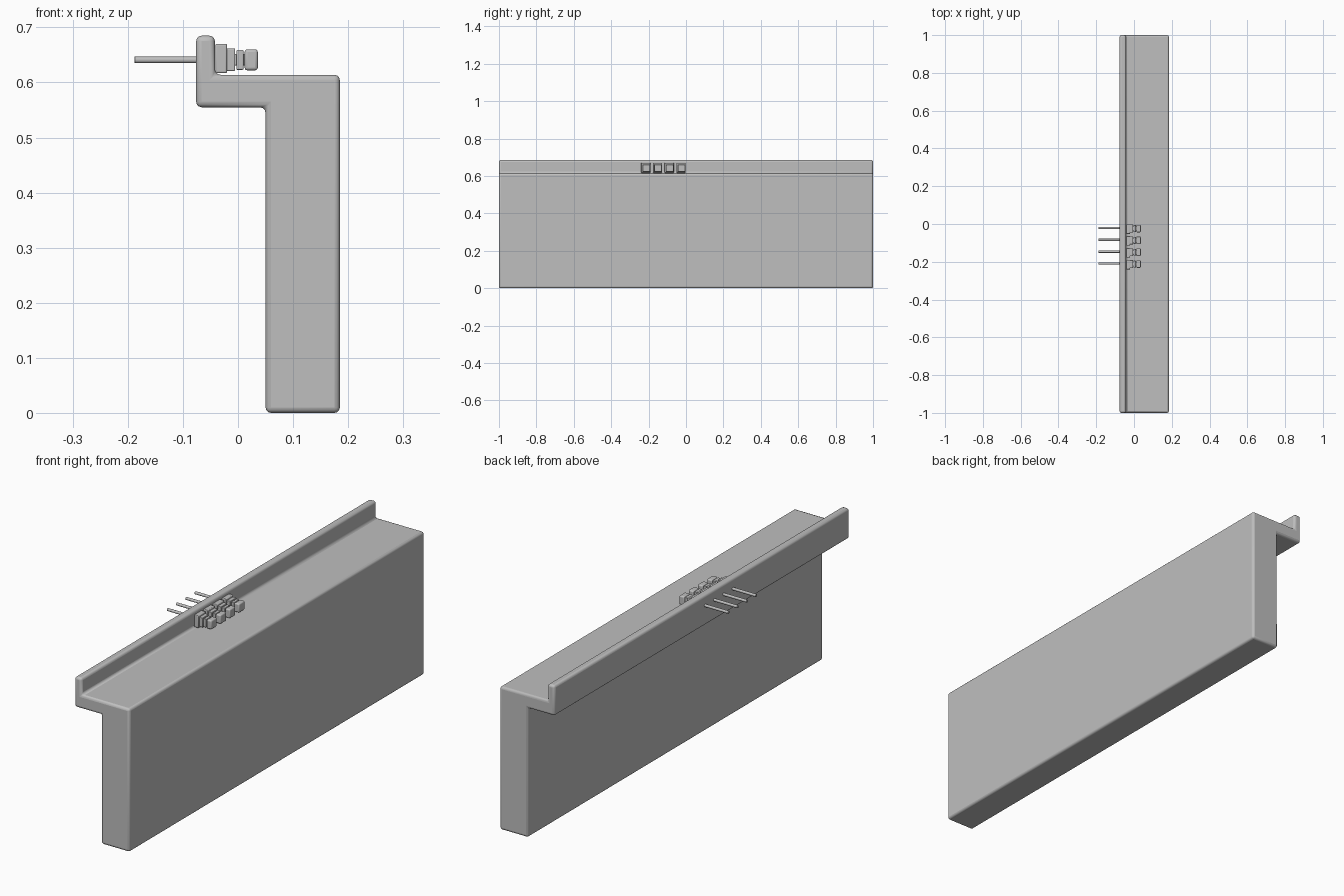
import bpy
import bmesh
import math

cube = bpy.data.objects.get("Cube")
if cube:
    bpy.data.objects.remove(cube, do_unlink=True)

grey = bpy.data.materials.new("plain grey")
grey.use_nodes = True
colour = (0.52, 0.52, 0.52, 1)
grey.diffuse_color = colour
grey.node_tree.nodes["Principled BSDF"].inputs["Base Color"].default_value = colour


def finish(obj, bevel, segments=3):
    """Round the edges and shade smoothly."""
    obj.data.materials.append(grey)
    if bevel:
        mod = obj.modifiers.new("Rounded edges", "BEVEL")
        mod.width = bevel
        mod.segments = segments
        mod.limit_method = "ANGLE"
    bpy.ops.object.select_all(action="DESELECT")
    obj.select_set(True)
    bpy.context.view_layer.objects.active = obj
    bpy.ops.object.shade_smooth_by_angle(angle=math.radians(35))


def extrude(name, profile, y0, y1, bevel):
    """Extrude an x-z profile along y."""
    bm = bmesh.new()
    face = bm.faces.new([bm.verts.new((x, y0, z)) for x, z in profile])
    geom = bmesh.ops.extrude_face_region(bm, geom=[face])["geom"]
    moved = [v for v in geom if isinstance(v, bmesh.types.BMVert)]
    bmesh.ops.translate(bm, verts=moved, vec=(0, y1 - y0, 0))
    bmesh.ops.recalc_face_normals(bm, faces=bm.faces)
    mesh = bpy.data.meshes.new(name)
    bm.to_mesh(mesh)
    bm.free()
    obj = bpy.data.objects.new(name, mesh)
    bpy.context.collection.objects.link(obj)
    finish(obj, bevel)
    return obj


def box(name, x, y, z, bevel):
    profile = [(x[0], z[0]), (x[1], z[0]), (x[1], z[1]), (x[0], z[1])]
    return extrude(name, profile, y[0], y[1], bevel)


# Long rail: upright panel, overhanging shelf and raised lip
extrude("rail_body", [
    (0.05, 0), (0.185, 0), (0.185, 0.614), (-0.042, 0.614),
    (-0.042, 0.685), (-0.076, 0.685), (-0.076, 0.555), (0.05, 0.555),
], -1, 1, 0.01)

# Four identical push-button fittings, with pins through the lip
for i in range(4):
    y = -0.024 - i * 0.0627
    tag = f"_{i + 1}"
    box("mount_plate" + tag, (-0.041, -0.02), (y - 0.028, y + 0.022), (0.617, 0.67), 0.003)
    box("collar" + tag, (-0.022, -0.005), (y - 0.021, y + 0.021), (0.621, 0.662), 0.002)
    box("neck" + tag, (-0.007, 0.014), (y - 0.011, y + 0.011), (0.631, 0.652), 0.002)
    box("flange" + tag, (-0.003, 0.010), (y - 0.018, y + 0.018), (0.623, 0.659), 0.002)
    box("button" + tag, (0.012, 0.036), (y - 0.02, y + 0.02), (0.622, 0.66), 0.005)
    bpy.ops.mesh.primitive_cylinder_add(
        vertices=24, radius=0.006, depth=0.138,
        location=(-0.119, y + 0.003, 0.641), rotation=(0, math.pi / 2, 0))
    pin = bpy.context.object
    pin.name = "pin" + tag
    finish(pin, 0.001, 2)
